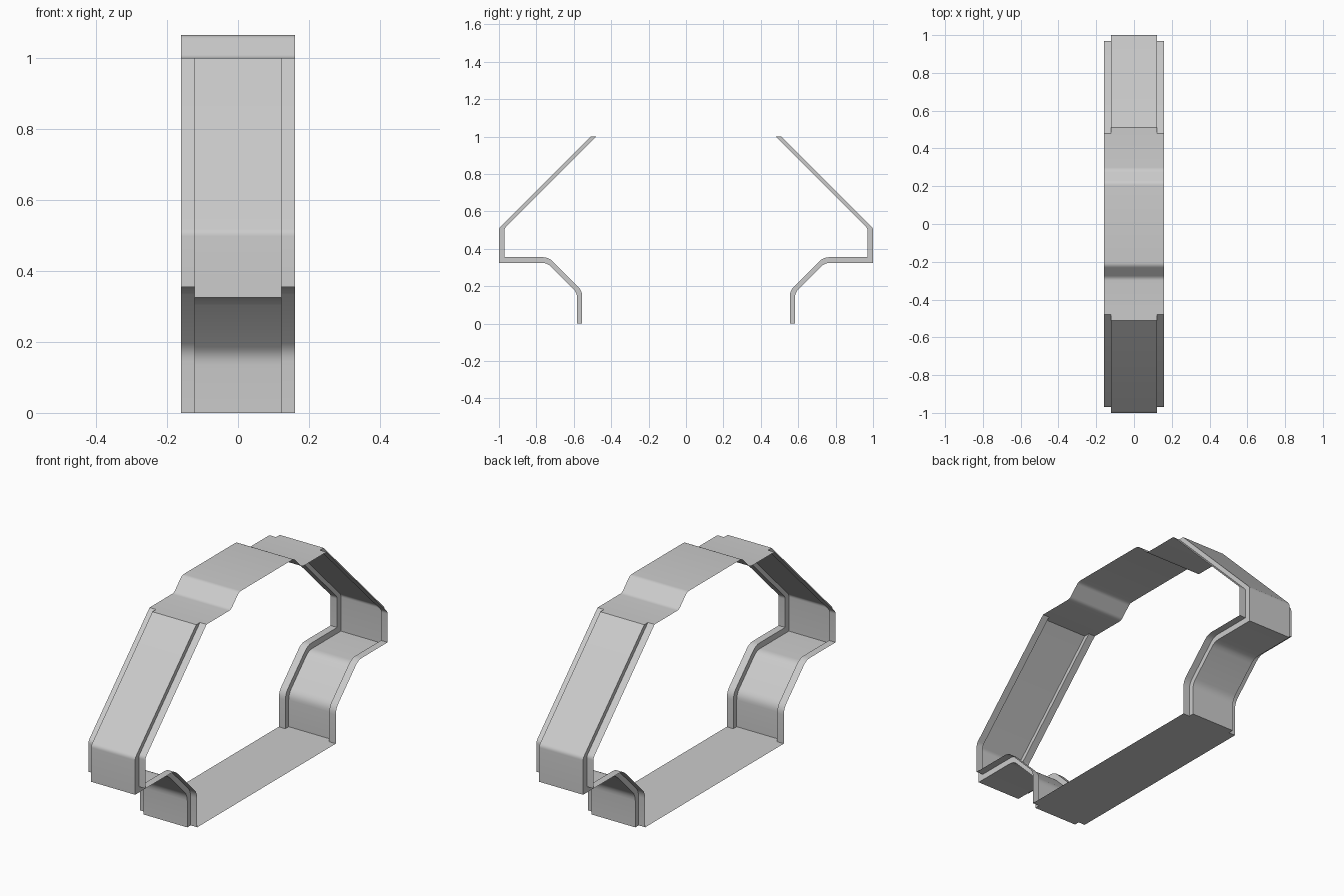
import bpy
import math
from mathutils import Vector

if "Cube" in bpy.data.objects:
    bpy.data.objects.remove(bpy.data.objects["Cube"])

EDGE, CORE = 0.16, 0.123   # half widths: full band, raised centre panel

grey = bpy.data.materials.new("plain grey")
grey.diffuse_color = (0.6, 0.6, 0.6, 1)
grey.use_nodes = True
grey.node_tree.nodes["Principled BSDF"].inputs["Base Color"].default_value = grey.diffuse_color


def rounded(points, seg=4):
    """Profile (y, z, fillet) -> points with each bend softened."""
    out = []
    pts = [Vector(p[:2]) for p in points]
    for i, p in enumerate(points):
        d = p[2]
        if d == 0:
            out += [pts[i]] * (seg + 1 if 0 < i < len(points) - 1 else 1)
            continue
        a = pts[i] + (pts[i - 1] - pts[i]).normalized() * d
        b = pts[i] + (pts[i + 1] - pts[i]).normalized() * d
        for s in range(seg + 1):
            t = s / seg
            out.append(a * (1 - t) ** 2 + pts[i] * 2 * t * (1 - t) + b * t * t)
    return out


def strip(name, columns, flip=False):
    """Skin quads between columns of (x, profile)."""
    n = len(columns[0][1])
    verts = [(x, p[0], p[1]) for x, prof in columns for p in prof]
    faces = []
    for k in range(len(columns) - 1):
        for i in range(n - 1):
            a, b = k * n + i, (k + 1) * n + i
            # skip the doubled points of sharp bends
            if (columns[k][1][i] - columns[k][1][i + 1]).length < 1e-6:
                continue
            f = [a, b, b + 1, a + 1]
            faces.append(f[::-1] if flip else f)
    me = bpy.data.meshes.new(name)
    me.from_pydata(verts, [], faces)
    me.materials.append(grey)
    ob = bpy.data.objects.new(name, me)
    bpy.context.collection.objects.link(ob)
    # remove the unused doubles, keep wall edges sharp
    import bmesh
    bm = bmesh.new()
    bm.from_mesh(me)
    bmesh.ops.remove_doubles(bm, verts=bm.verts, dist=1e-5)
    bm.to_mesh(me)
    bm.free()
    bpy.ops.object.select_all(action='DESELECT')
    ob.select_set(True)
    bpy.context.view_layer.objects.active = ob
    bpy.ops.object.shade_smooth_by_angle(angle=math.radians(30))
    return ob


# Side bands: raised centre panel follows the outer profile, lips the inner one
outer = rounded([(.582, 0, 0), (.582, .165, .03), (.742, .325, .03),
                 (1, .325, 0), (1, .51, .012), (.51, 1, 0)])
inner = rounded([(.555, 0, 0), (.555, .175, .03), (.735, .355, .03),
                 (.97, .355, 0), (.97, .51, .012), (.48, 1, 0)])
for name, s in (("front_band", -1), ("back_band", 1)):
    o = [Vector((p.x * s, p.y)) for p in outer]
    i = [Vector((p.x * s, p.y)) for p in inner]
    strip(name, [(-EDGE, i), (-CORE, i), (-CORE, o),
                 (CORE, o), (CORE, i), (EDGE, i)], flip=s > 0)

# Top plate with a raised middle
top = rounded([(-.48, 1, 0), (-.285, 1, .015), (-.22, 1.065, .015),
               (.22, 1.065, .015), (.285, 1, .015), (.48, 1, 0)])
strip("top_plate", [(x, top) for x in (-EDGE, -CORE, CORE, EDGE)])

# Bottom plate
base = [Vector((-.555, 0)), Vector((.555, 0))]
strip("bottom_plate", [(x, base) for x in (-EDGE, -CORE, CORE, EDGE)], flip=True)

# Tongues that close the raised centre panels at top and bottom
for label, z, y0, y1, flip in (("top", 1, .48, .51, False),
                               ("bottom", 0, .555, .582, True)):
    for end, a, b in (("front", -y1, -y0), ("back", y0, y1)):
        prof = [Vector((a, z)), Vector((b, z))]
        strip(f"{label}_{end}_tongue", [(-CORE, prof), (CORE, prof)], flip)
